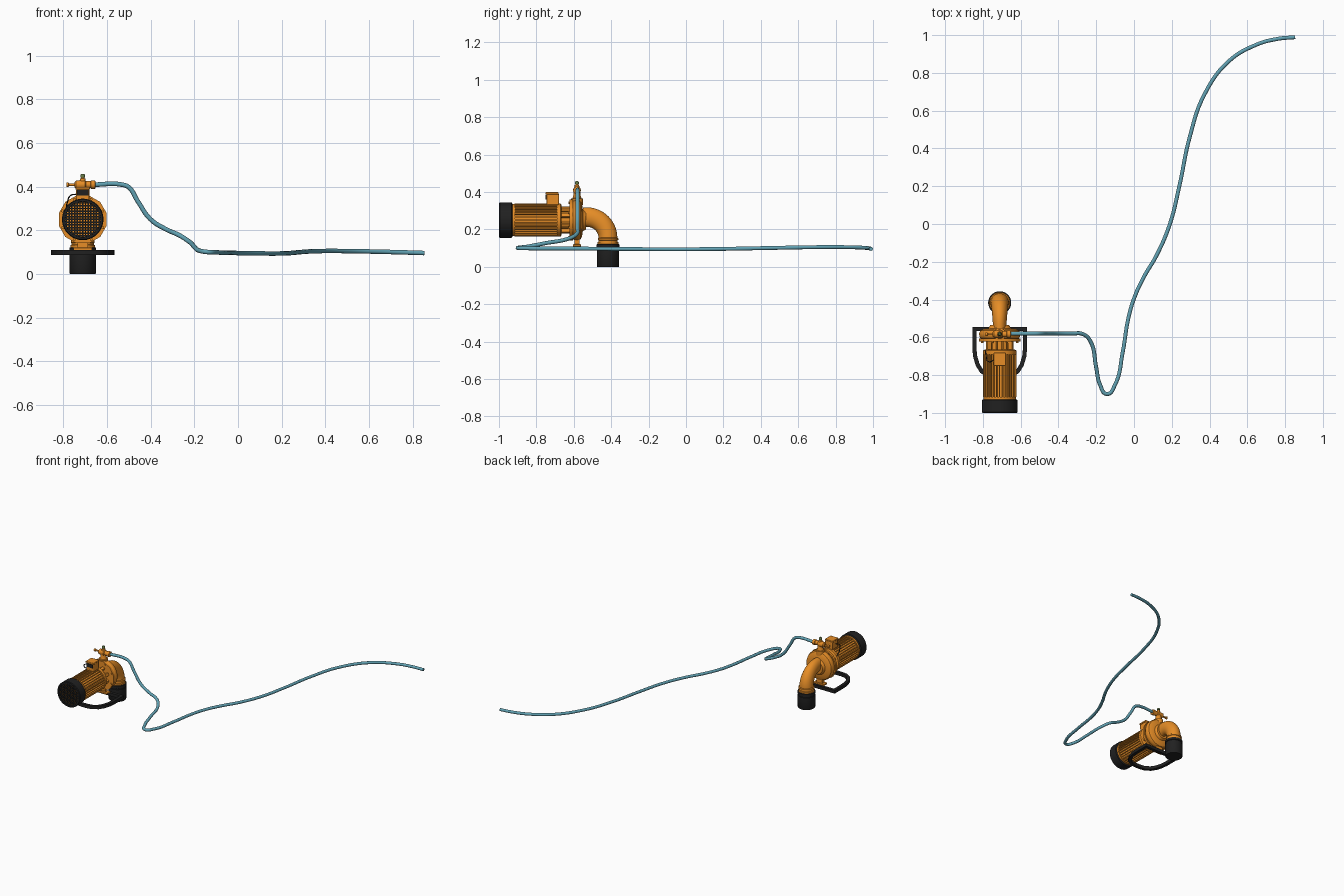
import bpy, bmesh, math
from mathutils import Vector, Matrix

if "Cube" in bpy.data.objects:
    bpy.data.objects.remove(bpy.data.objects["Cube"])

CX, CZ = -0.711, 0.25          # motor axis (runs along y)


def material(name, rgb):
    m = bpy.data.materials.new(name)
    m.diffuse_color = (*rgb, 1)
    m.use_nodes = True
    m.node_tree.nodes["Principled BSDF"].inputs["Base Color"].default_value = m.diffuse_color
    return m


ORANGE = material("orange_paint", (0.80, 0.27, 0.02))
BLACK = material("black_rubber", (0.015, 0.015, 0.015))
BLUE = material("blue_hose", (0.12, 0.36, 0.45))
OLIVE = material("olive_cap", (0.12, 0.18, 0.06))


def finish(name, bm, mat):
    bmesh.ops.recalc_face_normals(bm, faces=bm.faces)
    me = bpy.data.meshes.new(name)
    bm.to_mesh(me)
    bm.free()
    me.materials.append(mat)
    ob = bpy.data.objects.new(name, me)
    bpy.context.collection.objects.link(ob)
    return ob


def loft(name, rings, mat, closed=False):
    bm = bmesh.new()
    vs = [[bm.verts.new(p) for p in r] for r in rings]
    n = len(vs[0])
    pairs = list(zip(vs, vs[1:])) + ([(vs[-1], vs[0])] if closed else [])
    for a, b in pairs:
        for i in range(n):
            bm.faces.new((a[i], a[(i + 1) % n], b[(i + 1) % n], b[i]))
    if not closed:
        bm.faces.new(vs[0])
        bm.faces.new(vs[-1])
    return finish(name, bm, mat)


def lathe(name, origin, axis, profile, mat, n=40):
    # profile: (distance along axis, radius)
    axis = Vector(axis)
    q = axis.to_track_quat('Z', 'Y')
    o = Vector(origin)
    rings = [[o + q @ Vector((r * math.cos(2 * math.pi * (i + .5) / n),
                              r * math.sin(2 * math.pi * (i + .5) / n), d))
              for i in range(n)] for d, r in profile]
    return loft(name, rings, mat)


def boxes(name, items, mat, bevel=0):
    # items: (centre, size, roll about the motor axis)
    bm = bmesh.new()
    for c, s, roll in items:
        m = (Matrix.Translation(c) @ Matrix.Rotation(roll, 4, 'Y')
             @ Matrix.Diagonal((*s, 1)))
        bmesh.ops.create_cube(bm, size=1, matrix=m)
    ob = finish(name, bm, mat)
    if bevel:
        b = ob.modifiers.new("bevel", 'BEVEL')
        b.width, b.segments = bevel, 2
    return ob


def around(r, a, y):
    return Vector((CX + r * math.sin(a), y, CZ + r * math.cos(a)))


def tube(name, pts, r, mat, res=4):
    cu = bpy.data.curves.new(name, 'CURVE')
    cu.dimensions = '3D'
    cu.bevel_depth, cu.bevel_resolution = r, res
    cu.use_fill_caps = True
    cu.resolution_u = 10
    s = cu.splines.new('BEZIER')
    s.bezier_points.add(len(pts) - 1)
    for bp, p in zip(s.bezier_points, pts):
        bp.co = p
        bp.handle_left_type = bp.handle_right_type = 'AUTO'
    cu.materials.append(mat)
    ob = bpy.data.objects.new(name, cu)
    bpy.context.collection.objects.link(ob)


Y = (0, 1, 0)
AX = (CX, 0, CZ)

# motor: fan cover, grille, finned body
lathe("fan_cover", AX, Y, [(-0.985, 0.080), (-1.0, 0.082), (-1.0, 0.091), (-0.995, 0.095),
                           (-0.932, 0.095), (-0.928, 0.088)], BLACK, 48)
lathe("fan_disc", AX, Y, [(-0.989, 0.081), (-0.984, 0.081)], ORANGE, 48)
bars = []
for k in range(-6, 7):
    d = k * 0.0125
    L = 2 * math.sqrt(0.083 ** 2 - d * d)
    bars.append(((CX + d, -0.994, CZ), (0.0065, 0.006, L), 0))
    bars.append(((CX, -0.994, CZ + d), (L, 0.006, 0.0065), 0))
boxes("fan_grille", bars, BLACK)
lathe("motor_body", AX, Y, [(-0.93, 0.086), (-0.915, 0.086), (-0.915, 0.078), (-0.69, 0.078),
                            (-0.69, 0.088), (-0.67, 0.088), (-0.665, 0.08)], ORANGE, 48)
boxes("cooling_fins", [(around(0.081, 2 * math.pi * i / 32, -0.802), (0.005, 0.23, 0.014),
                        2 * math.pi * i / 32) for i in range(32)], ORANGE)

# terminal box on the motor
boxes("terminal_box", [((CX, -0.713, 0.36), (0.06, 0.068, 0.06), 0)], ORANGE, 0.005)
boxes("terminal_lid", [((CX, -0.716, 0.393), (0.066, 0.07, 0.012), 0)], ORANGE, 0.003)
boxes("terminal_panel", [((CX, -0.748, 0.372), (0.052, 0.006, 0.026), 0)], BLACK)
tube("power_cable", [(CX - 0.03, -0.72, 0.365), (CX - 0.055, -0.73, 0.36),
                     (CX - 0.07, -0.71, 0.33), (CX - 0.075, -0.67, 0.30)], 0.003, BLACK, 2)

# lantern between motor and pump
lathe("pump_shaft_housing", AX, Y, [(-0.67, 0.045), (-0.60, 0.045)], ORANGE)
boxes("lantern_ribs", [(around(0.063, math.pi * (i + .5) / 4, -0.64), (0.022, 0.07, 0.024),
                        math.pi * (i + .5) / 4) for i in range(8)], ORANGE, 0.003)

# pump casing with flange and bolts
lathe("pump_flange", AX, Y, [(-0.622, 0.113), (-0.605, 0.113)], ORANGE, 12)
lathe("pump_volute", AX, Y, [(-0.612, 0.09), (-0.606, 0.101), (-0.595, 0.108), (-0.578, 0.109),
                             (-0.564, 0.103), (-0.556, 0.088), (-0.552, 0.06),
                             (-0.535, 0.05)], ORANGE, 48)
for i in range(8):
    lathe("flange_bolt", around(0.1, math.pi * (i + .5) / 4, 0), Y,
          [(-0.629, 0.007), (-0.62, 0.007)], ORANGE, 6)

# inlet elbow: oval at the pump, round at the outlet
rings = []
N, R, by, bz = 14, 0.113, -0.53, 0.153
stations = [(-0.02, 0)] + [(0, k / N) for k in range(N + 1)] + [(0.035, 1)]
for off, t in stations:
    a = t * math.pi / 2
    out = Vector((0, math.sin(a), math.cos(a)))
    c = Vector((CX, by, bz)) + out * R
    c += Vector((0, off, 0)) if off < 0 else Vector((0, 0, -off))
    w = 0.036 + 0.013 * t
    h = 0.052 - 0.002 * t
    rings.append([c + Vector((w * math.cos(u), 0, 0)) + out * h * math.sin(u)
                  for u in [2 * math.pi * j / 32 for j in range(32)]])
loft("inlet_elbow", rings, ORANGE)
OUT = (CX, by + R, 0)
lathe("elbow_collar", OUT, (0, 0, 1), [(0.115, 0.056), (0.132, 0.056), (0.134, 0.051),
                                       (0.142, 0.051), (0.144, 0.055), (0.152, 0.055),
                                       (0.156, 0.049)], ORANGE)
lathe("suction_coupling", OUT, (0, 0, 1), [(0, 0.058), (0.003, 0.060), (0.092, 0.060),
                                           (0.094, 0.057), (0.102, 0.057), (0.104, 0.061),
                                           (0.120, 0.061), (0.122, 0.055)], BLACK)

# feet and support frame
boxes("pump_foot", [((CX, -0.583, 0.115), (0.085, 0.042, 0.012), 0),
                    ((CX, -0.583, 0.14), (0.05, 0.028, 0.05), 0)], ORANGE, 0.002)
half = [(0.134, -0.556), (0.134, -0.66), (0.130, -0.70), (0.117, -0.745),
        (0.095, -0.78), (0.06, -0.803), (0.02, -0.81)]
path = half + [(-x, y) for x, y in reversed(half)]
rings = []
for i, (x, y) in enumerate(path):
    p, q = Vector(path[i - 1]), Vector(path[(i + 1) % len(path)])
    c = Vector((x, y))
    d1, d2 = (c - p).normalized(), (q - c).normalized()
    n1, n2 = Vector((-d1.y, d1.x)), Vector((-d2.y, d2.x))
    m = (n1 + n2) / (1 + n1.dot(n2)) * 0.011
    rings.append([(CX + c.x + s * m.x, c.y + s * m.y, z)
                  for s, z in ((1, .087), (1, .110), (-1, .110), (-1, .087))])
loft("support_frame", rings, BLACK, True)

# discharge neck and valve
V = (CX, -0.583, 0)
lathe("discharge_neck", V, (0, 0, 1), [(0.33, 0.032), (0.365, 0.032), (0.367, 0.024),
                                       (0.38, 0.02), (0.41, 0.018)], ORANGE, 24)
lathe("valve_body", (0, -0.583, 0.409), (1, 0, 0),
      [(-0.748, 0.012), (-0.742, 0.019), (-0.722, 0.021), (-0.70, 0.021), (-0.695, 0.016),
       (-0.675, 0.016), (-0.673, 0.020), (-0.655, 0.020), (-0.652, 0.012)], ORANGE, 24)
lathe("valve_stem", (0, -0.583, 0.409), (1, 0, 0),
      [(-0.786, 0.010), (-0.776, 0.010), (-0.774, 0.006), (-0.74, 0.006)], ORANGE, 16)
lathe("valve_bonnet", V, (0, 0, 1), [(0.42, 0.014), (0.437, 0.012), (0.439, 0.008),
                                     (0.446, 0.008)], ORANGE, 16)
lathe("valve_cap", V, (0, 0, 1), [(0.443, 0.011), (0.454, 0.010), (0.459, 0.006)], OLIVE, 12)

# long delivery hose
tube("delivery_hose", [
    (-0.665, -0.58, 0.409), (-0.53, -0.58, 0.409), (-0.50, -0.58, 0.397), (-0.46, -0.58, 0.335),
    (-0.40, -0.58, 0.25), (-0.33, -0.58, 0.205), (-0.27, -0.583, 0.178), (-0.23, -0.622, 0.153),
    (-0.20, -0.76, 0.125), (-0.18, -0.85, 0.108), (-0.143, -0.90, 0.101), (-0.10, -0.85, 0.099),
    (-0.06, -0.68, 0.098), (-0.03, -0.50, 0.097), (0.0, -0.395, 0.096), (0.05, -0.285, 0.095),
    (0.12, -0.165, 0.094), (0.19, 0.0, 0.094), (0.24, 0.20, 0.096), (0.295, 0.46, 0.101),
    (0.37, 0.68, 0.105), (0.50, 0.86, 0.105), (0.65, 0.95, 0.102), (0.76, 0.98, 0.099),
    (0.853, 0.989, 0.096)], 0.0105, BLUE)

# smooth shading with sharp edges kept
for ob in bpy.data.objects:
    ob.select_set(ob.type == 'MESH')
    if ob.type == 'MESH':
        bpy.context.view_layer.objects.active = ob
bpy.ops.object.shade_smooth_by_angle(angle=math.radians(35))
